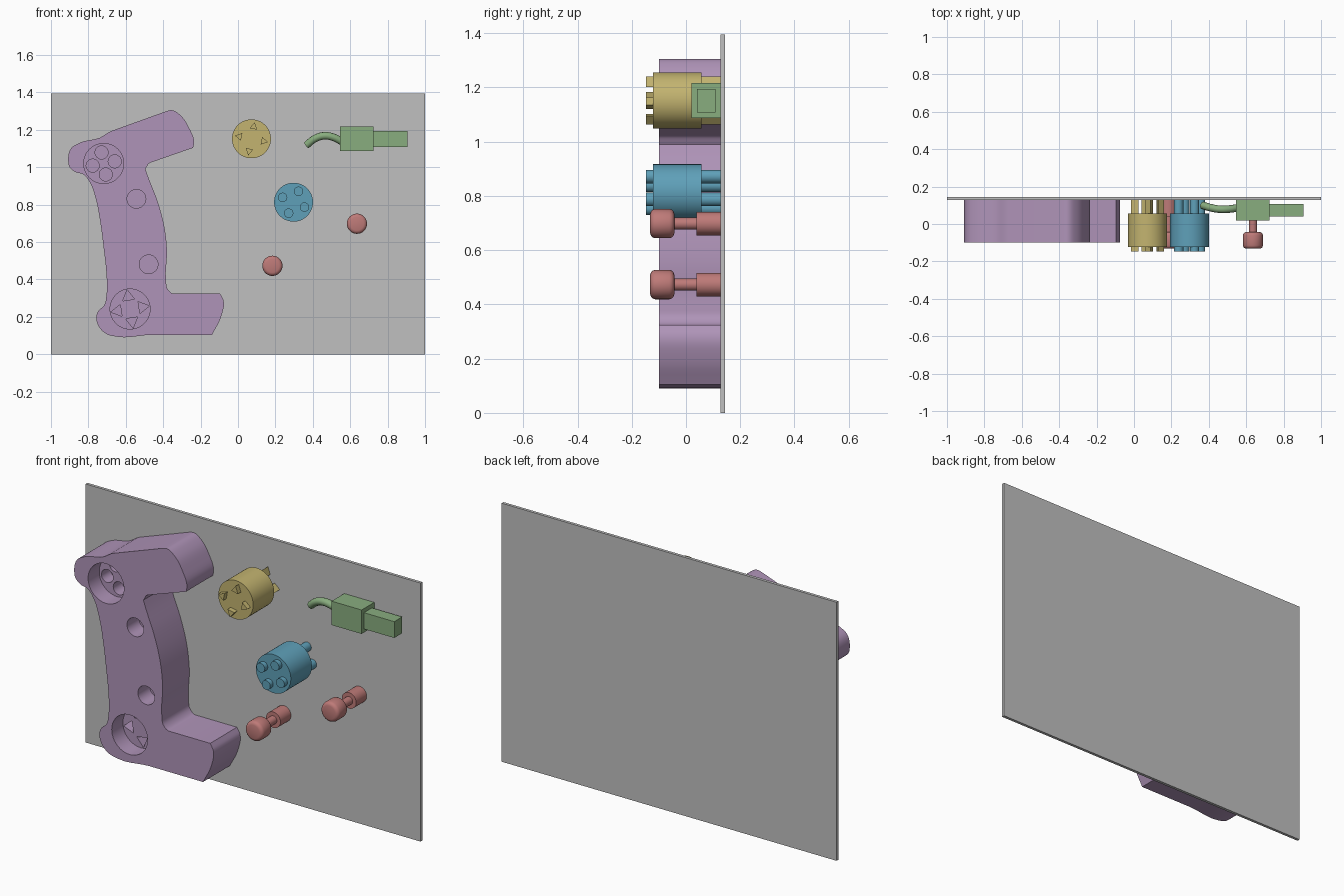
import bpy, bmesh, math
from mathutils import Vector

if "Cube" in bpy.data.objects:
    bpy.data.objects.remove(bpy.data.objects["Cube"])

BACK = 0.128  # plane where every part meets the backing panel


def material(name, rgb):
    m = bpy.data.materials.new(name)
    m.diffuse_color = (*rgb, 1)
    m.use_nodes = True
    m.node_tree.nodes["Principled BSDF"].inputs["Base Color"].default_value = m.diffuse_color
    return m


PURPLE = material("mauve", (.43, .295, .48))
GREY = material("light grey", (.53, .53, .53))
YELLOW = material("mustard", (.546, .456, .162))
BLUE = material("teal blue", (.114, .352, .485))
GREEN = material("sage green", (.25, .418, .212))
RED = material("dusty red", (.515, .195, .188))


def finish(bm, name, mat):
    bmesh.ops.recalc_face_normals(bm, faces=bm.faces)
    mesh = bpy.data.meshes.new(name)
    bm.to_mesh(mesh)
    bm.free()
    mesh.materials.append(mat)
    ob = bpy.data.objects.new(name, mesh)
    bpy.context.collection.objects.link(ob)
    return ob


def smooth(ob):
    bpy.ops.object.select_all(action='DESELECT')
    ob.select_set(True)
    bpy.context.view_layer.objects.active = ob
    bpy.ops.object.shade_smooth_by_angle(angle=math.radians(32))


def prism(name, pts, y0, y1, mat):
    """Extrude an x-z outline along y."""
    bm = bmesh.new()
    front = [bm.verts.new((x, y0, z)) for x, z in pts]
    back = [bm.verts.new((x, y1, z)) for x, z in pts]
    bm.faces.new(front)
    bm.faces.new(back[::-1])
    for i in range(len(pts)):
        j = (i + 1) % len(pts)
        bm.faces.new((front[i], front[j], back[j], back[i]))
    return finish(bm, name, mat)


def ngon(cx, cz, r, n=40, a0=0.0):
    return [(cx + r * math.cos(a0 + math.tau * i / n),
             cz + r * math.sin(a0 + math.tau * i / n)) for i in range(n)]


def four_around(cx, cz, dist, degrees):
    for k in range(4):
        a = math.radians(degrees + 90 * k)
        yield cx + dist * math.cos(a), cz + dist * math.sin(a), a


def box(name, x, y, z, mat):
    pts = [(x[0], z[0]), (x[1], z[0]), (x[1], z[1]), (x[0], z[1])]
    return prism(name, pts, y[0], y[1], mat)


def flowing(points, steps=5):
    """Smooth closed outline: long runs stay straight, sharp turns stay corners."""
    p = [Vector(q) for q in points]
    n = len(p)
    seg = [p[(i + 1) % n] - p[i] for i in range(n)]
    straight = [s.length > .23 for s in seg]
    unit = [s.normalized() for s in seg]
    t_in, t_out = [], []
    for i in range(n):
        a, b = unit[i - 1], unit[i]
        if a.angle(b) > math.radians(52):
            t_in.append(a)
            t_out.append(b)
            continue
        if straight[i - 1]:
            t = a
        elif straight[i]:
            t = b
        else:
            t = (a * seg[i].length + b * seg[i - 1].length).normalized()
        t_in.append(t)
        t_out.append(t)
    out = []
    for i in range(n):
        a, b, h = p[i], p[(i + 1) % n], seg[i].length / 3
        c, d = a + t_out[i] * h, b - t_in[(i + 1) % n] * h
        for k in range(1 if straight[i] else steps):
            u = k / steps
            v = 1 - u
            out.append(tuple(a * v**3 + c * 3 * v * v * u + d * 3 * v * u * u + b * u**3))
    return out


# Backing panel
box("backing_panel", (-1, 1), (BACK, .144), (0, 1.395), GREY)

# Handset housing
outline = [
    (-.908, 1.04), (-.893, 1.1), (-.845, 1.131), (-.738, 1.158), (-.674, 1.195),
    (-.39, 1.297), (-.353, 1.305), (-.305, 1.275), (-.262, 1.211), (-.235, 1.131),
    (-.24, 1.104), (-.47, 1.024), (-.495, .99), (-.481, .95), (-.433, .826),
    (-.396, .693), (-.38, .559), (-.385, .398), (-.377, .35), (-.342, .324),
    (-.096, .324), (-.078, .291), (-.091, .2), (-.139, .104), (-.46, .104),
    (-.647, .094), (-.706, .11), (-.749, .158), (-.757, .206), (-.744, .235),
    (-.717, .259), (-.703, .318), (-.704, .44), (-.717, .559), (-.735, .7),
    (-.759, .826), (-.791, .917), (-.824, .96), (-.872, .976), (-.9, 1.0)]
housing = prism("handset_housing", flowing(outline), -.1, BACK, PURPLE)

# Sockets, pin holes and peg holes in the housing
cutters = []
for cx, cz in ((-.718, 1.02), (-.577, .242)):
    cutters.append(prism("socket_cutter", ngon(cx, cz, .107, 48), -.2, -.005, PURPLE))
for x, z, a in four_around(-.718, 1.02, .06, 101):
    cutters.append(prism("round_hole_cutter", ngon(x, z, .035, 24), -.06, .07, PURPLE))
for x, z, a in four_around(-.577, .242, .067, 99):
    cutters.append(prism("triangle_hole_cutter", ngon(x, z, .037, 3, a), -.06, .07, PURPLE))
for x, z in ((-.543, .831), (-.478, .481)):
    cutters.append(prism("peg_hole_cutter", ngon(x, z, .05, 32), -.2, .0, PURPLE))
bpy.context.view_layer.objects.active = housing
for c in cutters:
    c.hide_render = True
    mod = housing.modifiers.new("cut", 'BOOLEAN')
    mod.operation, mod.solver, mod.object = 'DIFFERENCE', 'EXACT', c
    bpy.ops.object.modifier_apply(modifier=mod.name)
    bpy.data.objects.remove(c)
smooth(housing)


# Plugs: a drum with four prongs running through it
def plug(name, cx, cz, dist, turn, r, sides, mat):
    smooth(prism(name + "_drum", ngon(cx, cz, .104, 48), -.122, .057, mat))
    for i, (x, z, a) in enumerate(four_around(cx, cz, dist, turn)):
        smooth(prism(f"{name}_prong_{i + 1}", ngon(x, z, r, sides, a), -.148, BACK, mat))


plug("triangle_plug", .072, 1.152, .066, 79, .024, 3, YELLOW)
plug("round_plug", .297, .813, .064, 66, .025, 24, BLUE)


# Pegs: lathed about the y axis, with a rounded head and a thin neck
def peg(name, cx, cz):
    prof = [(-.132, 0), (-.132, .036), (-.129, .045), (-.123, .051), (-.114, .054),
            (-.061, .054), (-.052, .051), (-.046, .045), (-.043, .036), (-.043, .022),
            (.038, .022), (.038, .043), (BACK, .043), (BACK, 0)]
    bm = bmesh.new()
    vs = [bm.verts.new((cx + r, y, cz)) for y, r in prof]
    es = [bm.edges.new(pair) for pair in zip(vs, vs[1:])]
    bmesh.ops.spin(bm, geom=vs + es, cent=(cx, 0, cz), axis=(0, 1, 0),
                   angle=math.tau, steps=36)
    bmesh.ops.remove_doubles(bm, verts=bm.verts, dist=1e-4)
    smooth(finish(bm, name, RED))


peg("right_peg", .636, .698)
peg("left_peg", .184, .473)

# Cable connector: grip, tip and curved cable
box("connector_grip", (.545, .724), (.02, BACK), (1.088, 1.217), GREEN)
box("connector_tip", (.72, .905), (.04, .108), (1.107, 1.195), GREEN)
curve = bpy.data.curves.new("connector_cable", 'CURVE')
curve.dimensions = '3D'
curve.bevel_depth = .02
curve.bevel_resolution = 4
curve.resolution_u = 8
curve.use_fill_caps = True
path = [(.366, .1, 1.118), (.41, .087, 1.152), (.46, .079, 1.168),
        (.51, .08, 1.16), (.56, .088, 1.135)]
spline = curve.splines.new('BEZIER')
spline.bezier_points.add(len(path) - 1)
for bp, co in zip(spline.bezier_points, path):
    bp.co = co
    bp.handle_left_type = bp.handle_right_type = 'AUTO'
curve.materials.append(GREEN)
cable = bpy.data.objects.new("connector_cable", curve)
bpy.context.collection.objects.link(cable)
bpy.ops.object.select_all(action='DESELECT')
cable.select_set(True)
bpy.context.view_layer.objects.active = cable
bpy.ops.object.convert(target='MESH')
smooth(bpy.context.view_layer.objects.active)
